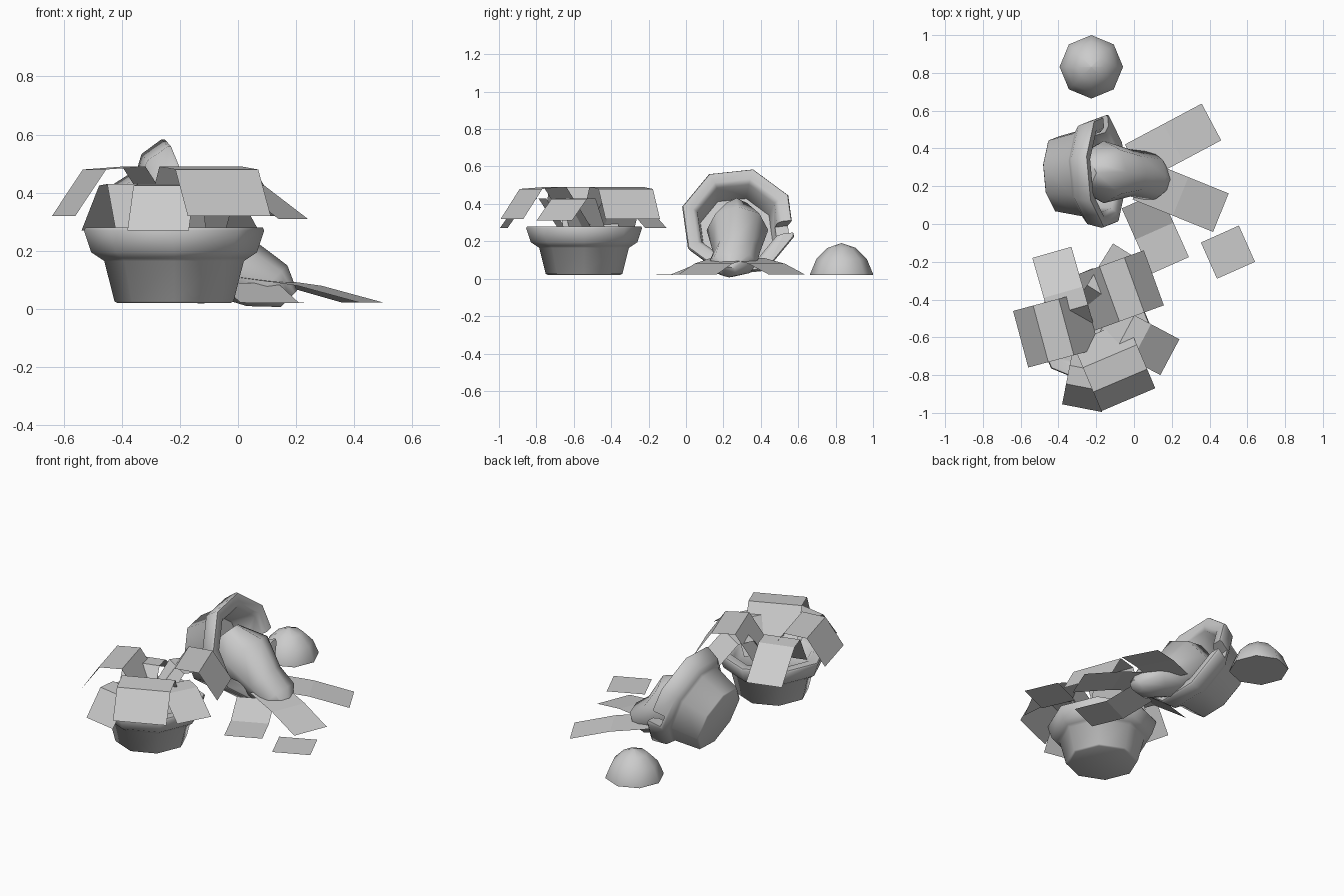
import bpy, math
from math import cos, sin, radians as rad
from mathutils import Matrix, Vector

if "Cube" in bpy.data.objects:
    bpy.data.objects.remove(bpy.data.objects["Cube"])


def make(name, verts, faces, smooth=None):
    me = bpy.data.meshes.new(name)
    me.from_pydata([tuple(v) for v in verts], [], faces)
    me.update()
    ob = bpy.data.objects.new(name, me)
    bpy.context.collection.objects.link(ob)
    if smooth:
        bpy.ops.object.select_all(action='DESELECT')
        ob.select_set(True)
        bpy.context.view_layer.objects.active = ob
        bpy.ops.object.shade_smooth_by_angle(angle=rad(smooth))
    return ob


def loft(name, rings, smooth=60):
    """Skin equal-sized rings and cap both ends."""
    n = len(rings[0])
    faces = [(k*n+i, k*n+(i+1) % n, (k+1)*n+(i+1) % n, (k+1)*n+i)
             for k in range(len(rings)-1) for i in range(n)]
    faces += [tuple(reversed(range(n))),
              tuple(range((len(rings)-1)*n, len(rings)*n))]
    return make(name, [v for r in rings for v in r], faces, smooth)


def lathe(name, profile, sides=8, matrix=Matrix(), smooth=60):
    rings = [[matrix @ Vector((r*cos(math.tau*i/sides), r*sin(math.tau*i/sides), z))
              for i in range(sides)] for r, z in profile]
    return loft(name, rings, smooth)


def pot(name, matrix, floor):
    outer = [(.193, 0), (.205, .006), (.24, .145), (.255, .155), (.285, .175), (.31, .25), (.305, .26)]
    inner = [(.25, .26), (.225, .24), (.20, floor)]
    return lathe(name, outer + inner, 8, matrix, 60)


def leaf(name, tip, angle, width, profile):
    """Bent strip running back from the middle of its tip edge; profile = (distance, z)."""
    a = rad(angle)
    d, s = Vector((cos(a), sin(a), 0)), Vector((-sin(a), cos(a), 0)) * width/2
    verts = []
    for t, z in profile:
        p = Vector((tip[0], tip[1], z)) - d*t
        verts += [p - s, p + s]
    faces = [(2*k, 2*k+1, 2*k+3, 2*k+2) for k in range(len(profile)-1)]
    return make(name, verts, faces)


# upright pot
pot("upright_pot", Matrix.Translation((-.22, -.545, .02)), .21)

# tipped pot lying on its side
t, roll = rad(20), rad(29)
Y, U, D = Vector((0, 1, 0)), Vector((-sin(t), 0, cos(t))), Vector((cos(t), 0, sin(t)))
lx, ly = Y*cos(roll) + U*sin(roll), U*cos(roll) - Y*sin(roll)
R = Matrix((lx, ly, D)).transposed().to_4x4()
tipped = pot("tipped_pot", Matrix.Translation((-.415, .265, .21)) @ Matrix.Rotation(rad(3), 4, 'Z')
             @ R @ Matrix.Diagonal((1, 1, 1.1, 1)), .10)

# broken notch in the tipped rim
bpy.ops.mesh.primitive_cube_add(size=1, location=(-.11, .57, .295), rotation=(rad(8), -t, 0))
cutter = bpy.context.object
cutter.name = "notch_cutter"
cutter.scale = (.24, .26, .07)
cutter.hide_render = True
mod = tipped.modifiers.new("notch", 'BOOLEAN')
mod.object = cutter
mod.operation = 'DIFFERENCE'
mod.solver = 'EXACT'
bpy.context.view_layer.objects.active = tipped
bpy.ops.object.modifier_apply(modifier="notch")
bpy.data.objects.remove(cutter)

# soil spilling out of the tipped pot: centre x, y, z, half width, half depth
up = Vector((.7, 0, .7))
spill = [(-.29, .27, .34, .08, .13), (-.16, .275, .26, .165, .18), (-.02, .27, .14, .125, .125),
         (.10, .25, .08, .13, .10), (.175, .23, .035, .045, .04)]
loft("spilled_soil", [[Vector((x, y, z)) + Y*w*cos(math.tau*i/8) + up*h*sin(math.tau*i/8)
                       for i in range(8)] for x, y, z, w, h in spill])

# loose dirt mound
lathe("dirt_mound", [(.168, 0), (.168, .006), (.135, .085), (.075, .145), (.002, .17)], 8,
      Matrix.Translation((-.226, .832, .02)))

# large upper leaves
big = [(0, .32), (.11, .48), (.25, .49), (.39, .28)]
for i, (tip, ang) in enumerate([((-.60, -.61), 195), ((.105, -.285), 20), ((-.03, -.93), -67)]):
    leaf(f"large_leaf_{i}", tip, ang, .31, big)

# small lower leaves: tip, direction, length of the drooping end, tip height
for i, (tip, ang, droop, z) in enumerate([((.19, -.705), -28, .17, .31), ((-.275, -.975), -101, .11, .27),
                                          ((-.435, -.15), 106, .22, .27), ((-.02, -.16), 58, .16, .27)]):
    leaf(f"small_leaf_{i}", tip, ang, .215,
         [(0, z), (droop, .425), (droop+.10, .43), (droop+.22, .25)])

# fallen leaves on the floor
fallen = [(0, .022), (.23, .08), (.46, .11)]
leaf("fallen_leaf_0", (.41, .54), 28, .22, fallen)
leaf("fallen_leaf_1", (.46, .06), -22, .22, fallen)
leaf("fallen_leaf_2", (.19, -.22), -66, .22, [(0, .02), (.2, .022), (.38, .09)])
leaf("loose_leaf", (.54, -.245), -66, .22, [(0, .02), (.21, .02)])
